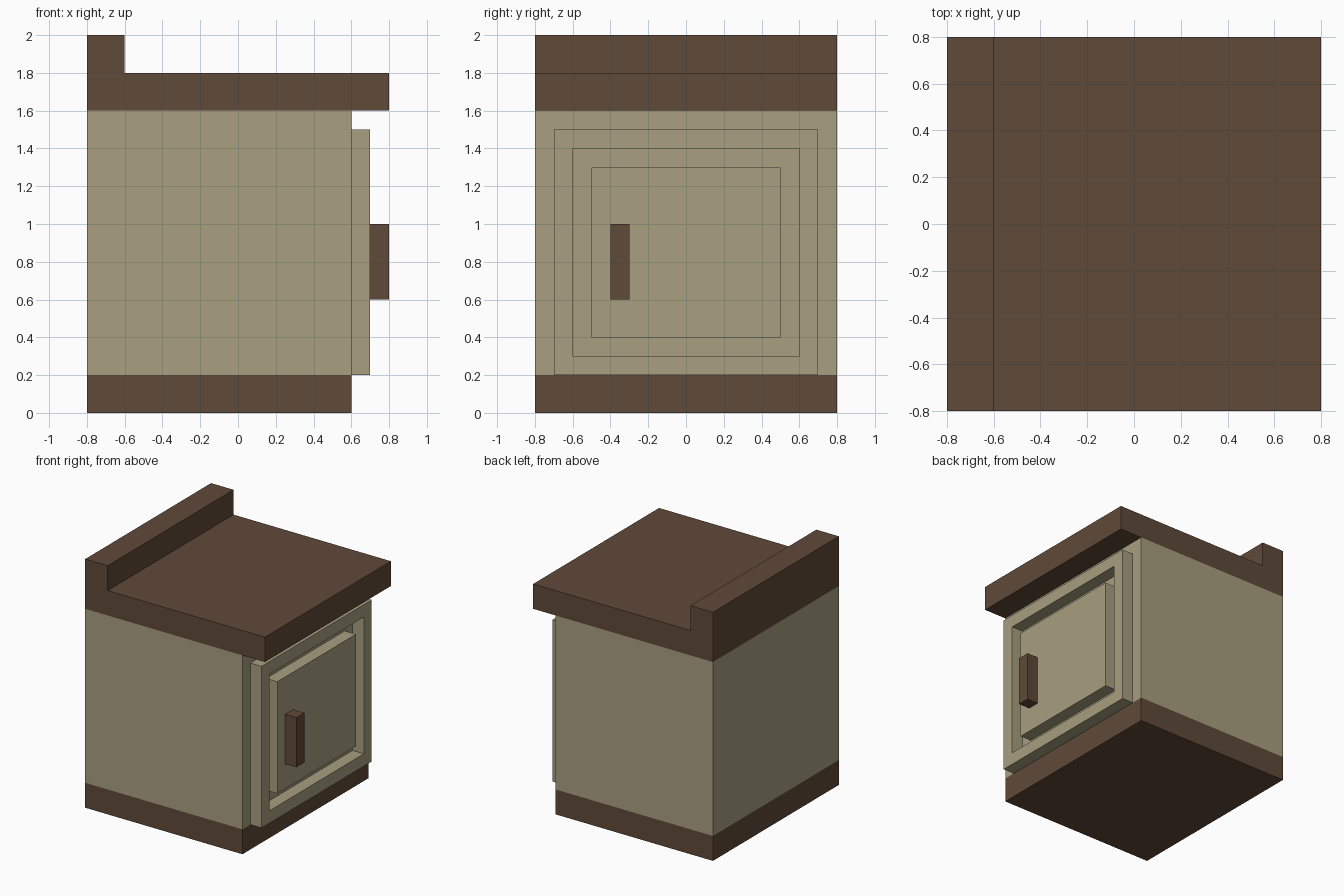
import bpy

if "Cube" in bpy.data.objects:
    bpy.data.objects.remove(bpy.data.objects["Cube"])


def material(name, rgb):
    m = bpy.data.materials.new(name)
    m.diffuse_color = (*rgb, 1)
    m.use_nodes = True
    m.node_tree.nodes["Principled BSDF"].inputs["Base Color"].default_value = m.diffuse_color
    return m


brown = material("dark_brown_wood", (0.117, 0.067, 0.041))
cream = material("beige_paint", (0.392, 0.347, 0.216))


def build(name, verts, faces, mat):
    mesh = bpy.data.meshes.new(name)
    mesh.from_pydata(verts, [], faces)
    mesh.materials.append(mat)
    obj = bpy.data.objects.new(name, mesh)
    bpy.context.collection.objects.link(obj)
    return obj


def extrude_profile(name, profile, y0, y1, mat):
    """Extrude a counter-clockwise (x, z) outline from y0 to y1."""
    n = len(profile)
    verts = [(x, y, z) for y in (y0, y1) for x, z in profile]
    faces = [tuple(range(n)), tuple(reversed(range(n, 2 * n)))]
    for i in range(n):
        j = (i + 1) % n
        faces.append((i, i + n, j + n, j))
    return build(name, verts, faces, mat)


def box(name, x0, x1, y0, y1, z0, z1, mat):
    return extrude_profile(name, [(x0, z0), (x1, z0), (x1, z1), (x0, z1)], y0, y1, mat)


def frame(name, x0, x1, half, z0, z1, width, mat):
    """Rectangular ring facing +x."""
    verts = []
    for x in (x0, x1):
        for w in (0, width):
            h = half - w
            verts += [(x, -h, z0 + w), (x, h, z0 + w), (x, h, z1 - w), (x, -h, z1 - w)]
    faces = []
    for i in range(4):
        j = (i + 1) % 4
        faces += [(i, j, j + 8, i + 8),               # outer edge
                  (j + 4, i + 4, i + 12, j + 12),     # inner edge
                  (i + 8, j + 8, j + 12, i + 12),     # front
                  (j, i, i + 4, j + 4)]               # back
    return build(name, verts, faces, mat)


# Cabinet carcass
box("base", -0.8, 0.6, -0.8, 0.8, 0.0, 0.2, brown)
box("cabinet_body", -0.8, 0.6, -0.8, 0.8, 0.2, 1.6, cream)

# Worktop with raised backsplash, one L-shaped profile
extrude_profile("worktop", [(-0.8, 1.6), (0.8, 1.6), (0.8, 1.8), (-0.6, 1.8),
                            (-0.6, 2.0), (-0.8, 2.0)], -0.8, 0.8, brown)

# Door: outer frame, groove, centre panel and handle
frame("door_frame", 0.6, 0.7, 0.7, 0.2, 1.5, 0.1, cream)
box("door_panel", 0.6, 0.7, -0.5, 0.5, 0.4, 1.3, cream)
box("door_handle", 0.7, 0.8, -0.4, -0.3, 0.6, 1.0, brown)
